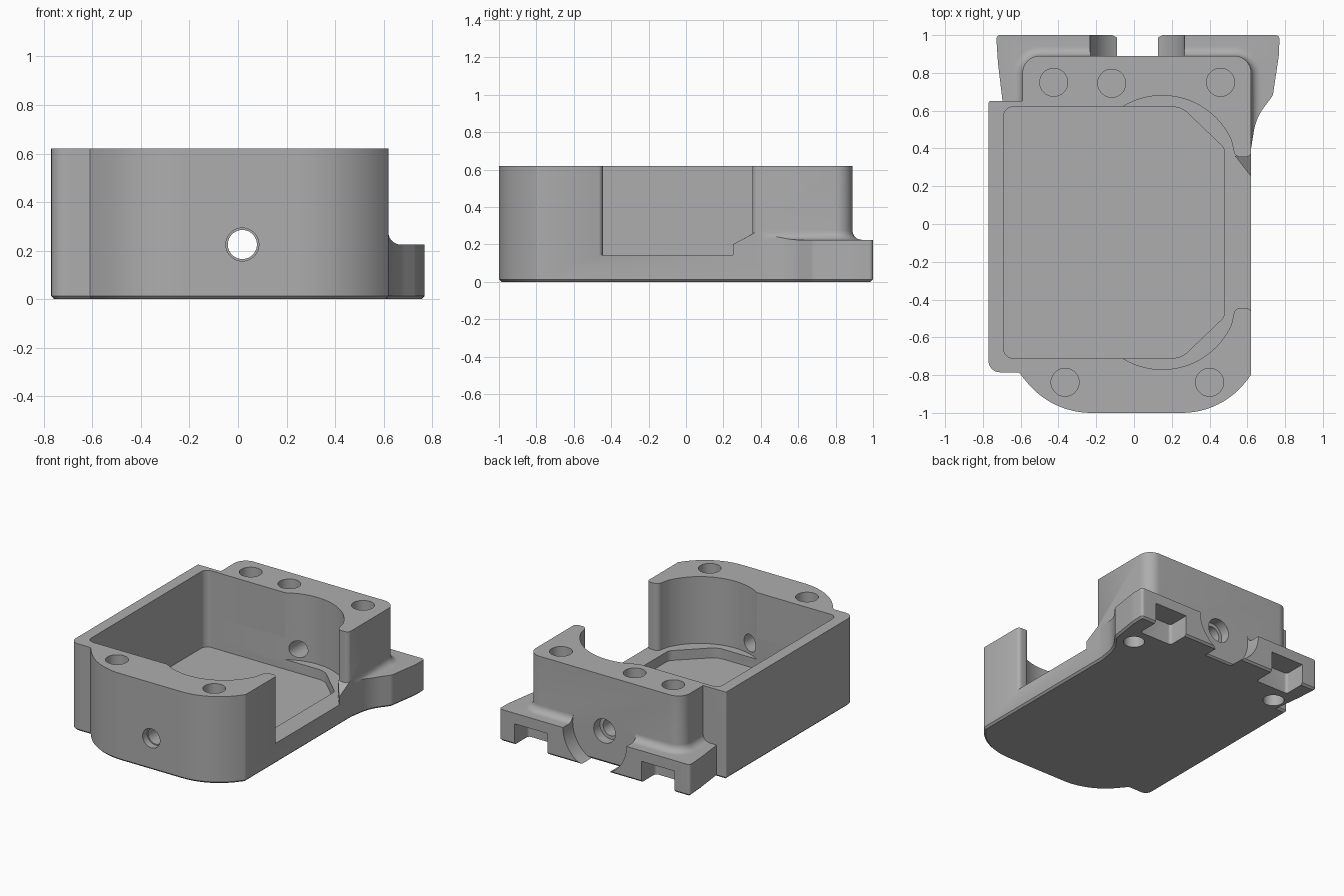
import bpy, bmesh
from math import sin, cos, pi, radians
from mathutils import Vector, Matrix

cube = bpy.data.objects.get("Cube")
if cube:
    bpy.data.objects.remove(cube, do_unlink=True)

grey = bpy.data.materials.new("plain grey")
grey.use_nodes = True
COLOUR = (0.42, 0.42, 0.42, 1)
grey.diffuse_color = COLOUR
grey.node_tree.nodes["Principled BSDF"].inputs["Base Color"].default_value = COLOUR


def outline(corners, seg=12):
    """Closed profile from (x, y, radius) corners."""
    pts = []
    for i, (x, y, r) in enumerate(corners):
        p = Vector((x, y))
        if r == 0:
            pts.append(p)
            continue
        a = (Vector(corners[i - 1][:2]) - p).normalized()
        b = (Vector(corners[(i + 1) % len(corners)][:2]) - p).normalized()
        half = a.angle(b) / 2
        mid = p + (a + b).normalized() * r / sin(half)
        reach = r / (sin(half) / cos(half))
        start, end = p + a * reach - mid, p + b * reach - mid
        turn = start.angle_signed(end)
        for k in range(seg + 1):
            t = -turn * k / seg
            pts.append(mid + Vector((start.x * cos(t) - start.y * sin(t),
                                     start.x * sin(t) + start.y * cos(t))))
    return pts


def offset(pts, d):
    """Move a counter-clockwise profile outwards by d."""
    out = []
    for i, p in enumerate(pts):
        e = (p - pts[i - 1]).normalized()
        f = (pts[(i + 1) % len(pts)] - p).normalized()
        n, m = Vector((e.y, -e.x)), Vector((f.y, -f.x))
        out.append(p + (n + m) * d / (1 + n.dot(m)))
    return out


def make(name, bm):
    bmesh.ops.recalc_face_normals(bm, faces=bm.faces)
    mesh = bpy.data.meshes.new(name)
    bm.to_mesh(mesh)
    bm.free()
    mesh.materials.append(grey)
    obj = bpy.data.objects.new(name, mesh)
    bpy.context.collection.objects.link(obj)
    return obj


def loft(name, levels):
    """Solid through (profile, z) levels of equal point count."""
    bm = bmesh.new()
    rings = [[bm.verts.new((p.x, p.y, z)) for p in pts] for pts, z in levels]
    for low, high in zip(rings, rings[1:]):
        for i in range(len(low)):
            bm.faces.new((low[i - 1], low[i], high[i], high[i - 1]))
    bm.faces.new(rings[0])
    bm.faces.new(rings[-1])
    return make(name, bm)


def prism(name, pts, z0, z1, chamfer=0):
    levels = [(pts, z0 + chamfer), (pts, z1)]
    if chamfer:
        levels.insert(0, (offset(pts, -chamfer), z0))
    return loft(name, levels)


def block(name, x0, x1, y0, y1, z0, z1, r=0):
    pts = outline([(x0, y0, r), (x1, y0, r), (x1, y1, r), (x0, y1, r)], 6)
    return prism(name, pts, z0, z1)


def rod(name, centre, radius, length, axis="Z", seg=40):
    bm = bmesh.new()
    bmesh.ops.create_cone(bm, cap_ends=True, segments=seg, radius1=radius,
                          radius2=radius, depth=length)
    turn = {"X": Matrix.Rotation(pi / 2, 4, "Y"),
            "Y": Matrix.Rotation(pi / 2, 4, "X"), "Z": Matrix()}[axis]
    bm.transform(Matrix.Translation(centre) @ turn)
    return make(name, bm)


def combine(target, tool, operation):
    mod = target.modifiers.new(operation.lower(), "BOOLEAN")
    mod.operation, mod.solver, mod.object = operation, "EXACT", tool
    bpy.context.view_layer.objects.active = target
    bpy.ops.object.modifier_apply(modifier=mod.name)
    bpy.data.objects.remove(tool, do_unlink=True)


TOP, EAR, LEDGE, FLOOR, MID = 0.62, 0.225, 0.145, 0.075, -0.045
BORE = 0.018

# Main block
body_shape = outline([
    (0.62, 0.89, 0.09), (-0.59, 0.89, 0.09), (-0.59, 0.65, 0), (-0.77, 0.65, 0.01),
    (-0.77, -0.785, 0.06), (-0.61, -0.785, 0), (-0.435, -1, 0.44),
    (0.468, -1, 0.43), (0.62, -0.798, 0.03)])
body = prism("housing", body_shape, 0, TOP, 0.013)

# Mounting ears with a rounded fillet against the block
ear_shape = outline([
    (-0.69, 0.6, 0), (-0.5, 0.6, 0), (-0.5, 0.7, 0), (0.55, 0.7, 0), (0.55, 0.4, 0),
    (0.62, 0.4, 0), (0.645, 0.56, 0.3), (0.735, 0.68, 0.06), (0.768, 0.9, 0.3),
    (0.77, 1, 0.02), (-0.73, 1, 0.02), (-0.72, 0.85, 0.3)])
ears = prism("ears", ear_shape, 0, EAR, 0.013)
back_shape = outline([(0.62, 0.89, 0.09), (-0.59, 0.89, 0.09), (-0.59, 0.3, 0), (0.62, 0.3, 0)])
R = 0.05
steps = [pi / 2 * i / 8 for i in range(9)]
fillet = loft("fillet", [(offset(back_shape, R), 0.1)] + [
    (offset(back_shape, R * (1 - sin(a))), EAR + R * (1 - cos(a))) for a in steps])
combine(fillet, prism("clip", ear_shape, 0.05, 0.4), "INTERSECT")
combine(ears, fillet, "UNION")
combine(ears, rod("scoop", (BORE, 1, EAR), 0.25, 0.24, "Y", 72), "DIFFERENCE")
combine(body, ears, "UNION")

# Upper cavity: rectangle, round bulges and the open side window
half = [Vector((0.15 + 0.4 * cos(t), -0.37 + 0.4 * sin(t)))
        for t in (radians(-122 + 98 * k / 24) for k in range(25))]
half += outline([(0.8, -0.5, 0), (0.64, -0.5, 0), (0.61, -0.445, 0.03),
                 (0.535, -0.445, 0.035), (0.516, -0.53, 0)], 6)[::-1][1:]
left = outline([(-0.69, 0.62, 0.05), (-0.69, -0.71, 0.05), (0, -0.71, 0), (0, 0.62, 0)])[:26]
upper = left + half + [Vector((p.x, 2 * MID - p.y)) for p in reversed(half)]
combine(body, prism("cavity", upper, LEDGE, 1), "DIFFERENCE")

# Lower pocket with clipped corners
pocket = outline([(-0.69, 0.62, 0.05), (-0.69, -0.71, 0.05), (0.25, -0.71, 0.12),
                  (0.48, -0.49, 0.06), (0.48, 0.4, 0.06), (0.25, 0.62, 0.12)])
combine(body, prism("pocket", pocket, FLOOR, 0.3), "DIFFERENCE")

# Small wedge below the rear window post
bm = bmesh.new()
for x, y, z in ((0.62, 0.25, 0.2), (0.62, 0.38, 0.27), (0.535, 0.36, 0.26)):
    bm.verts.new((x, y, z))
    bm.verts.new((x, y, 0.1))
bmesh.ops.convex_hull(bm, input=bm.verts)
combine(body, make("wedge", bm), "UNION")

# Screw holes in the top, blind holes under the ears
for x, y in ((-0.425, 0.75), (-0.118, 0.745), (0.458, 0.75), (-0.365, -0.838), (0.4, -0.838)):
    combine(body, rod("screw hole", (x, y, TOP), 0.074, 0.5), "DIFFERENCE")
for x in (-0.6, 0.6):
    combine(body, rod("ear hole", (x, 0.715, 0), 0.07, 0.2), "DIFFERENCE")

# Slots in the underside of the ears
for x in (-0.48, 0.52):
    combine(body, block("slot", x - 0.13, x + 0.13, 0.84, 1.2, -0.1, 0.15, 0.02), "DIFFERENCE")

# Front-to-back bore, wider at the mouths, and the side wall holes
combine(body, rod("bore", (BORE, 0, EAR), 0.06, 2.4, "Y"), "DIFFERENCE")
combine(body, rod("front mouth", (BORE, -1, EAR), 0.068, 0.1, "Y"), "DIFFERENCE")
combine(body, rod("back mouth", (BORE, 0.9, EAR), 0.085, 0.16, "Y"), "DIFFERENCE")
for y in (-0.41, 0.305):
    combine(body, rod("side hole", (-0.75, y, 0.27), 0.085, 0.3, "X"), "DIFFERENCE")

# Soft shading with crisp edges
bpy.ops.object.select_all(action="DESELECT")
body.select_set(True)
bpy.context.view_layer.objects.active = body
bpy.ops.object.shade_smooth_by_angle(angle=radians(30))
